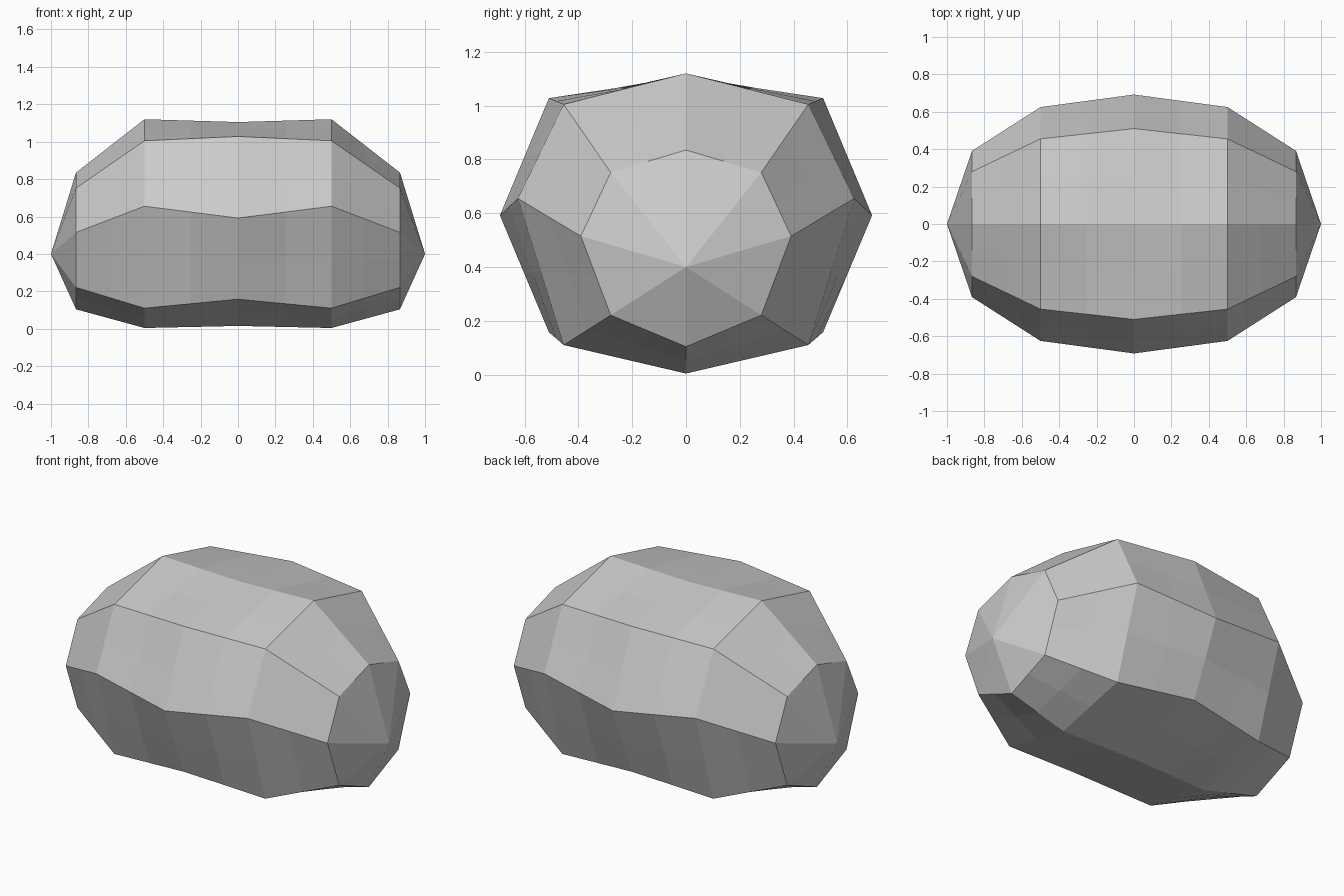
import bpy, bmesh

if "Cube" in bpy.data.objects:
    bpy.data.objects.remove(bpy.data.objects["Cube"])

# Half cross-sections (y, z) from top to bottom, keyed by distance from the middle
middle = [(0, 1.105), (0.51, 1.028), (0.692, 0.592), (0.51, 0.158), (0, 0.015)]
shoulder = [(0, 1.12), (0.455, 1.005), (0.625, 0.655), (0.455, 0.11), (0, 0.004)]
end = [(0, 0.835), (0.28, 0.752), (0.391, 0.515), (0.28, 0.221), (0, 0.104)]
sections = [(-0.866, end), (-0.5, shoulder), (0, middle), (0.5, shoulder), (0.866, end)]

bm = bmesh.new()


def ring(x, half):
    """Mirror a half section into a closed eight-sided ring."""
    full = half + [(-y, z) for y, z in half[-2:0:-1]]
    return [bm.verts.new((x, y, z)) for y, z in full]


rings = [ring(x, half) for x, half in sections]

# Body walls between neighbouring rings
for a, b in zip(rings, rings[1:]):
    for i in range(8):
        j = (i + 1) % 8
        bm.faces.new((a[i], a[j], b[j], b[i]))

# Pointed end caps
for x, r in ((-1, rings[0]), (1, rings[-1])):
    tip = bm.verts.new((x, 0, 0.4))
    for i in range(8):
        bm.faces.new((tip, r[i], r[(i + 1) % 8]))

bmesh.ops.recalc_face_normals(bm, faces=bm.faces[:])
mesh = bpy.data.meshes.new("boulder_body")
bm.to_mesh(mesh)
bm.free()
body = bpy.data.objects.new("boulder_body", mesh)
bpy.context.collection.objects.link(body)

# Split the twisted faces evenly without rounding them
sub = body.modifiers.new("split_faces", 'SUBSURF')
sub.subdivision_type = 'SIMPLE'
sub.levels = sub.render_levels = 1
